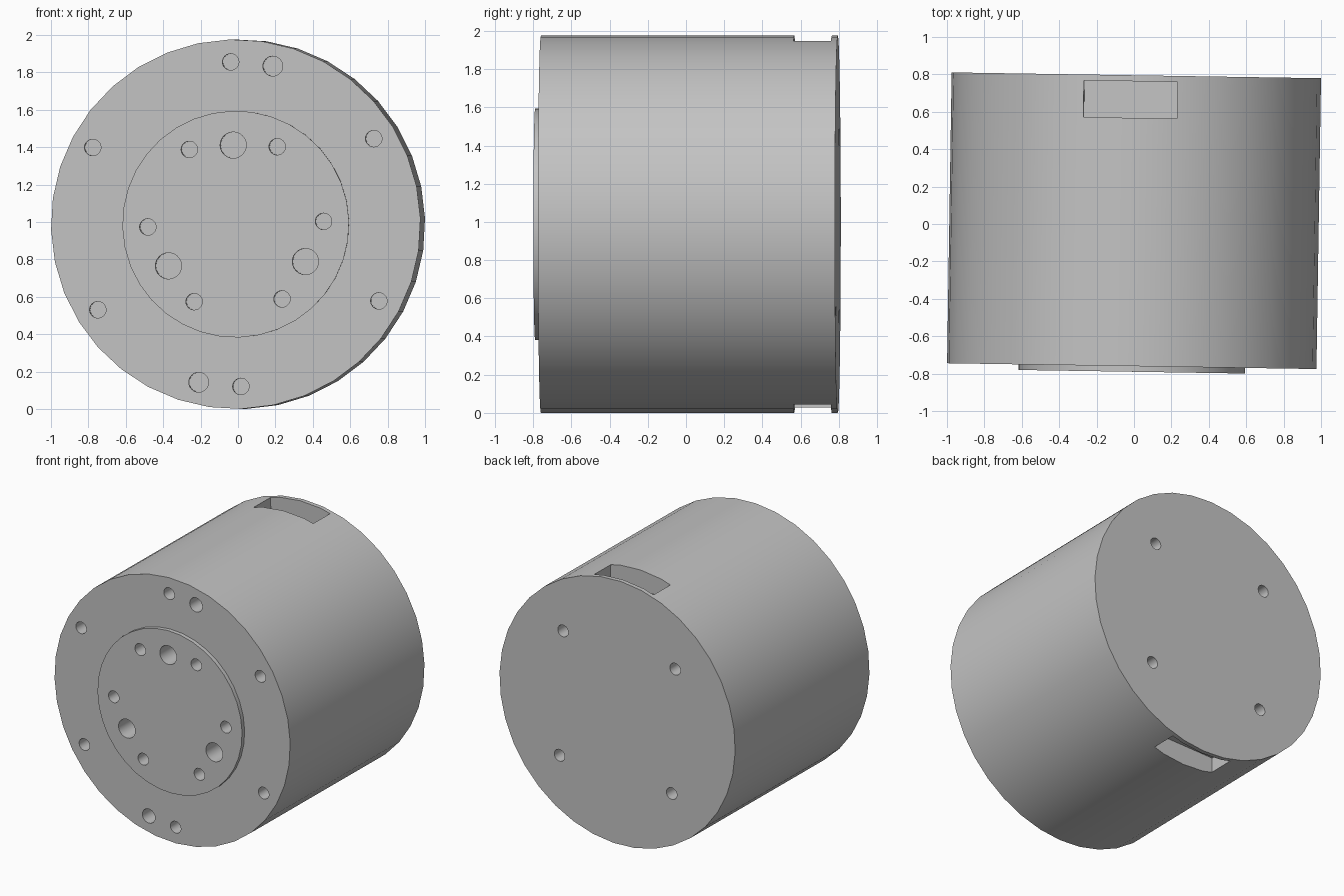
import bpy, bmesh, math
from mathutils import Matrix, Vector

cube = bpy.data.objects.get("Cube")
if cube:
    bpy.data.objects.remove(cube, do_unlink=True)

RADIUS = 0.988
FRONT, BACK, BOSS_FRONT = -0.76, 0.795, -0.79
DEPTH = 0.2                                   # depth of the blind holes
TILT = (0, math.radians(-1.8), math.radians(-0.9))
CENTRE = (0, 0, RADIUS)

grey = bpy.data.materials.new("plain grey")
grey.use_nodes = True
grey.diffuse_color = (0.55, 0.55, 0.55, 1)
grey.node_tree.nodes["Principled BSDF"].inputs["Base Color"].default_value = (0.55, 0.55, 0.55, 1)


def add_cylinder(bm, radius, y0, y1, x=0, z=0, sides=36):
    """Cylinder lying along y from y0 to y1."""
    m = Matrix.Translation((x, (y0 + y1) / 2, z)) @ Matrix.Rotation(math.pi / 2, 4, 'X')
    bmesh.ops.create_cone(bm, cap_ends=True, segments=sides, radius1=radius,
                          radius2=radius, depth=y1 - y0, matrix=m)


def add_hole(bm, angle, ring, radius, y0, y1):
    a = math.radians(angle)
    add_cylinder(bm, radius, y0, y1, ring * math.cos(a), ring * math.sin(a), 24)


def finish(bm, name):
    mesh = bpy.data.meshes.new(name)
    bmesh.ops.recalc_face_normals(bm, faces=bm.faces)
    bm.to_mesh(mesh)
    bm.free()
    mesh.materials.append(grey)
    ob = bpy.data.objects.new(name, mesh)
    bpy.context.collection.objects.link(ob)
    ob.rotation_euler, ob.location = TILT, CENTRE
    return ob


def cut(ob, cutter):
    bpy.context.view_layer.objects.active = ob
    mod = ob.modifiers.new("cut", 'BOOLEAN')
    mod.operation, mod.solver, mod.object = 'DIFFERENCE', 'EXACT', cutter
    bpy.ops.object.modifier_apply(modifier=mod.name)


# Main drum and raised front disc
bm = bmesh.new()
add_cylinder(bm, RADIUS, FRONT, BACK)
drum = finish(bm, "drum_body")
bm = bmesh.new()
add_cylinder(bm, 0.606, BOSS_FRONT, FRONT)
boss = finish(bm, "front_disc")

# Hole cutters: screw rings, dowel pair, disc holes and back square
bm = bmesh.new()
for k in range(6):
    add_hole(bm, 30 + 60 * k, 0.868, 0.044, -0.9, FRONT + DEPTH)
    add_hole(bm, 60 * k, 0.47, 0.044, -0.9, FRONT + DEPTH)
for angle in (75, 255):
    add_hole(bm, angle, 0.868, 0.053, -0.9, FRONT + DEPTH)
for angle in (90, 210, 330):
    add_hole(bm, angle, 0.423, 0.07, -0.9, FRONT + DEPTH)
for angle in (45, 135, 225, 315):
    add_hole(bm, angle, 0.665, 0.044, BACK - DEPTH, 0.9)

# Slot cutters at top and bottom near the back
for side in (1, -1):
    m = Matrix.Translation((0, 0.665, side * 0.97)) @ Matrix.Diagonal((0.5, 0.196, 0.26, 1))
    bmesh.ops.create_cube(bm, size=1, matrix=m)
cutter = finish(bm, "hole_cutter")
cutter.hide_render = True

bpy.context.view_layer.update()
for ob in (drum, boss):
    cut(ob, cutter)
bpy.data.objects.remove(cutter, do_unlink=True)

# Smooth round walls with sharp rims
for ob in (drum, boss):
    bpy.ops.object.select_all(action='DESELECT')
    ob.select_set(True)
    bpy.context.view_layer.objects.active = ob
    bpy.ops.object.shade_smooth_by_angle(angle=math.radians(30))
